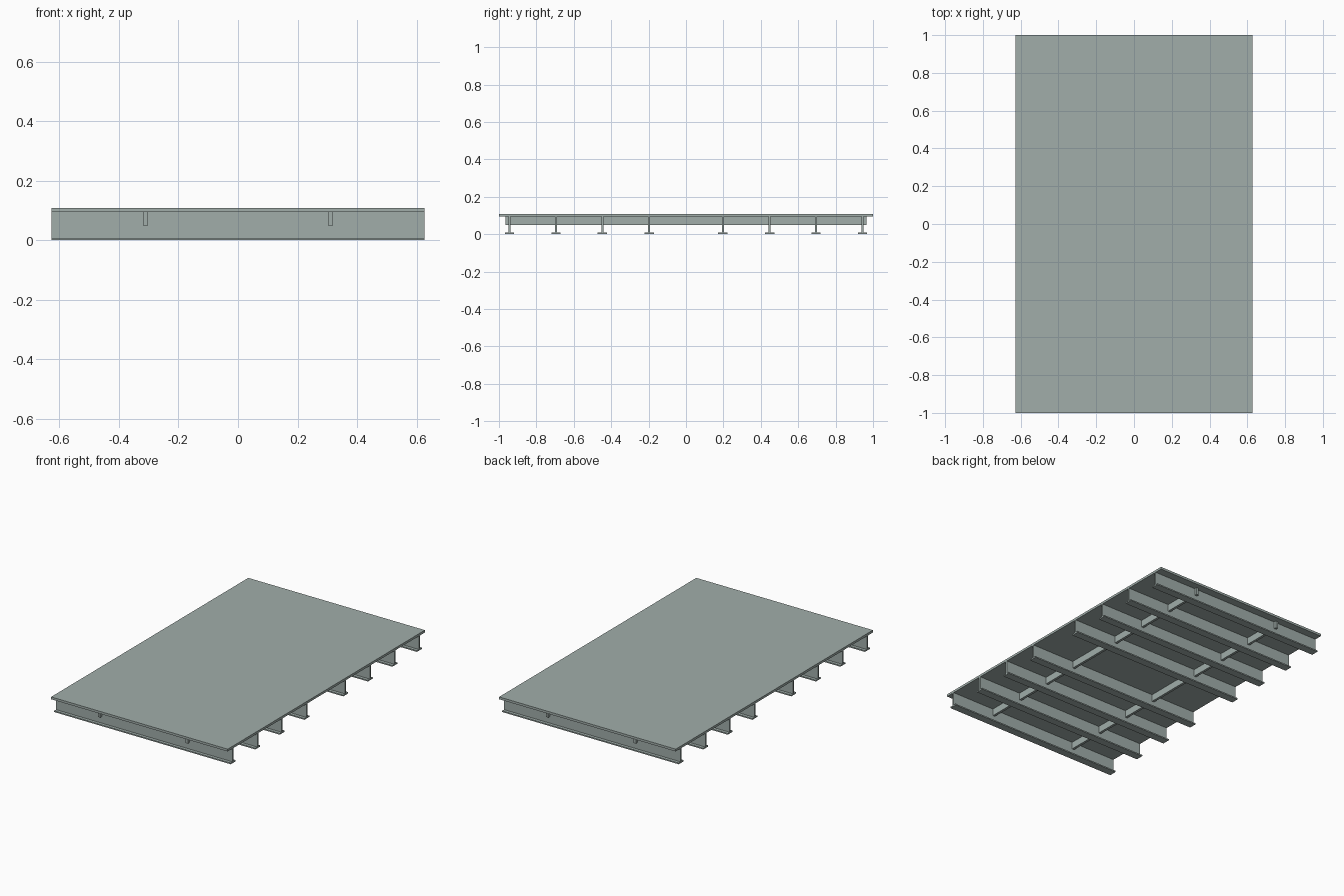
import bpy, bmesh

if "Cube" in bpy.data.objects:
    bpy.data.objects.remove(bpy.data.objects["Cube"])

HALF_X = 0.627
PLATE_Z0, PLATE_Z1 = 0.094, 0.109

# Painted steel, grey green
steel = bpy.data.materials.new("painted_steel")
steel.diffuse_color = (0.354, 0.422, 0.402, 1)
steel.use_nodes = True
steel.node_tree.nodes["Principled BSDF"].inputs["Base Color"].default_value = steel.diffuse_color


def box(name, x0, x1, y0, y1, z0, z1):
    bm = bmesh.new()
    bmesh.ops.create_cube(bm, size=1)
    for v in bm.verts:
        v.co = (x1 if v.co.x > 0 else x0, y1 if v.co.y > 0 else y0, z1 if v.co.z > 0 else z0)
    return finish(name, bm)


def extrude_x(name, profile, x0, x1):
    bm = bmesh.new()
    face = bm.faces.new([bm.verts.new((x0, y, z)) for y, z in profile])
    ext = bmesh.ops.extrude_face_region(bm, geom=[face], use_keep_orig=True)
    verts = [g for g in ext["geom"] if isinstance(g, bmesh.types.BMVert)]
    bmesh.ops.translate(bm, verts=verts, vec=(x1 - x0, 0, 0))
    return finish(name, bm)


def finish(name, bm):
    bmesh.ops.recalc_face_normals(bm, faces=bm.faces)
    mesh = bpy.data.meshes.new(name)
    bm.to_mesh(mesh)
    bm.free()
    mesh.materials.append(steel)
    obj = bpy.data.objects.new(name, mesh)
    bpy.context.collection.objects.link(obj)
    return obj


# Deck plate
box("deck_plate", -HALF_X, HALF_X, -1, 1, PLATE_Z0, PLATE_Z1)

# Inverted T cross beams
web, flange, thick = 0.005, 0.025, 0.008
half = [(flange, 0), (flange, thick), (web, thick), (web, PLATE_Z0)]
tee = half + [(-y, z) for y, z in reversed(half)]
for i, y in enumerate((0.197, 0.447, 0.695, 0.944)):
    for side, s in (("front", -1), ("back", 1)):
        extrude_x(f"{side}_cross_beam_{i + 1}", [(s * y + a, z) for a, z in tee], -HALF_X, HALF_X)

# Lengthwise stiffener bars passing through the beams
for side, s in (("left", -1), ("right", 1)):
    a, b = sorted((s * 0.303, s * 0.319))
    box(f"{side}_stiffener", a, b, -0.965, 0.965, 0.049, PLATE_Z0)
